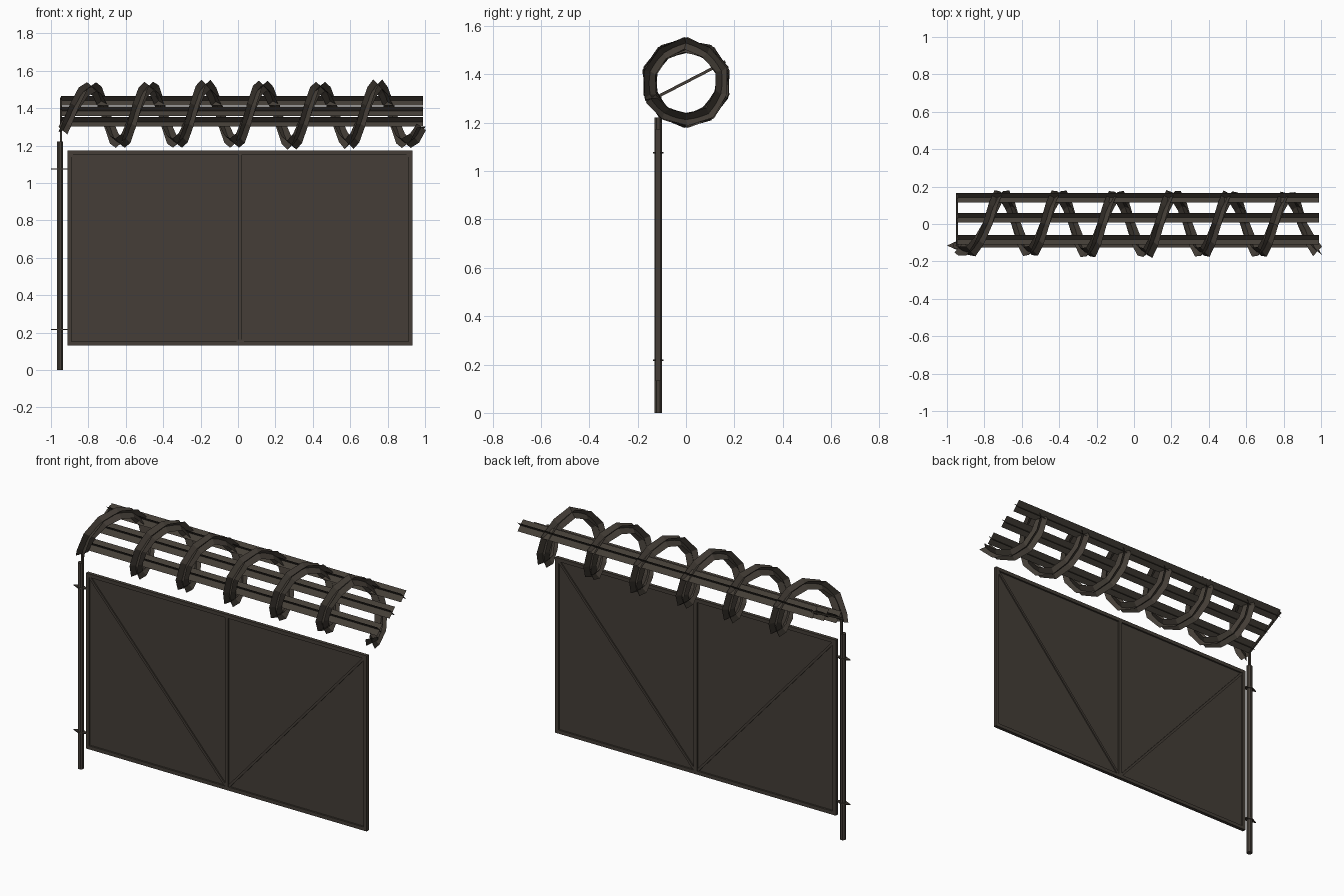
import bpy, math, random
from mathutils import Vector

if "Cube" in bpy.data.objects:
    bpy.data.objects.remove(bpy.data.objects["Cube"])

random.seed(4)
metal = bpy.data.materials.new("dark weathered metal")
metal.diffuse_color = (0.058, 0.048, 0.038, 1)
metal.use_nodes = True
metal.node_tree.nodes["Principled BSDF"].inputs["Base Color"].default_value = metal.diffuse_color
GY = -0.115   # plane of the gate


def mesh(name, verts, faces):
    me = bpy.data.meshes.new(name)
    me.from_pydata([tuple(v) for v in verts], [], faces)
    me.update()
    ob = bpy.data.objects.new(name, me)
    bpy.context.collection.objects.link(ob)
    me.materials.append(metal)
    return ob


def tube(name, a, b, r, sides=8):
    """Capped straight tube from a to b, flat sides facing the front."""
    a, b = Vector(a), Vector(b)
    d = (b - a).normalized()
    u = d.cross(Vector((0, 1, 0)))
    u = u.normalized() if u.length > 0.1 else Vector((1, 0, 0))
    w = d.cross(u).normalized()
    k = r / math.cos(math.pi / sides)
    vs = []
    for p in (a, b):
        for i in range(sides):
            t = 2 * math.pi * (i + 0.5) / sides
            vs.append(p + (u * math.cos(t) + w * math.sin(t)) * k)
    fs = [(i, (i + 1) % sides, sides + (i + 1) % sides, sides + i) for i in range(sides)]
    fs += [tuple(reversed(range(sides))), tuple(range(sides, 2 * sides))]
    return mesh(name, vs, fs)


def crossed_strip(name, frames, h):
    """Two crossed ribbons following (point, side, up) frames."""
    vs, fs = [], []
    for p, s, u in frames:
        vs += [p + (s + u) * h, p - (s + u) * h, p + (s - u) * h, p - (s - u) * h]
    for i in range(len(frames) - 1):
        n = 4 * i
        for k in (0, 2):
            fs.append((n + k, n + k + 1, n + k + 5, n + k + 4))
    return mesh(name, vs, fs)


# gate frame: outer rails, middle upright and two braces
L, R, B, T, r = -0.901, 0.922, 0.142, 1.163, 0.0105
M = 0.012
for nm, x in (("left", L), ("right", R)):
    tube("gate_upright_" + nm, (x, GY, B - r), (x, GY, T + r), r, 4)
    tube("gate_brace_" + nm, (x, GY, T), (M, GY, B), 0.007, 4)
tube("gate_upright_middle", (M, GY, B), (M, GY, T), r, 4)
for nm, z in (("bottom", B), ("top", T)):
    tube("gate_rail_" + nm, (L - r, GY, z), (R + r, GY, z), r, 4)

# infill mesh sheet
mesh("gate_infill", [(L, GY, B), (R, GY, B), (R, GY, T), (L, GY, T)], [(0, 1, 2, 3)])

# hinge post with thin diamond hinge plates
PX = -0.951
tube("post", (PX, GY, 0), (PX, GY, 1.222), 0.016, 8)
for i, z in enumerate((0.217, 1.075)):
    vs = [(PX + dx, GY + dy, z + dz) for dz in (-0.003, 0.003)
          for dx, dy in ((-0.049, 0), (0, -0.022), (0.05, 0), (0, 0.022))]
    mesh(f"hinge_plate_{i}", vs, [(3, 2, 1, 0), (4, 5, 6, 7)] +
         [(k, (k + 1) % 4, 4 + (k + 1) % 4, 4 + k) for k in range(4)])

# bracket on top of the post: short stem and sloping arm
tube("bracket_stem", (-0.946, -0.108, 1.2), (-0.946, -0.108, 1.315), 0.006, 4)
tube("bracket_arm", (-0.946, -0.112, 1.310), (-0.946, 0.163, 1.452), 0.006, 4)

# three straight wires as crossed strips
Y, Z = Vector((0, 1, 0)), Vector((0, 0, 1))
for i, (y, z) in enumerate(((-0.083, 1.327), (0.034, 1.385), (0.141, 1.441))):
    crossed_strip(f"straight_wire_{i}",
                  [(Vector((x, y, z)), Y, Z) for x in (-0.946, 0.99)], 0.0255)

# coiled wire, about ten segments per turn
X = Vector((1, 0, 0))
frames = []
angles = [-124] + list(range(-108, 2017, 36)) + [2046]
for a in angles:
    t = math.radians(a)
    x = -0.783 + 0.306 * a / 360
    if a < 0:
        x += 0.048 * a / 124          # stretched start at the post
    if a > 1980:
        x += 0.025 * (a - 1980) / 66  # stretched free end
    rad = 0.156 + random.uniform(-0.008, 0.008)
    out = Vector((0, math.sin(t), math.cos(t)))
    tan = Vector((0.049, 0.156 * math.cos(t), -0.156 * math.sin(t))).normalized()
    side = out.cross(tan).normalized()
    frames.append((Vector((x, 0, 1.365)) + out * rad, side, out))
crossed_strip("coiled_wire", frames, 0.025)
